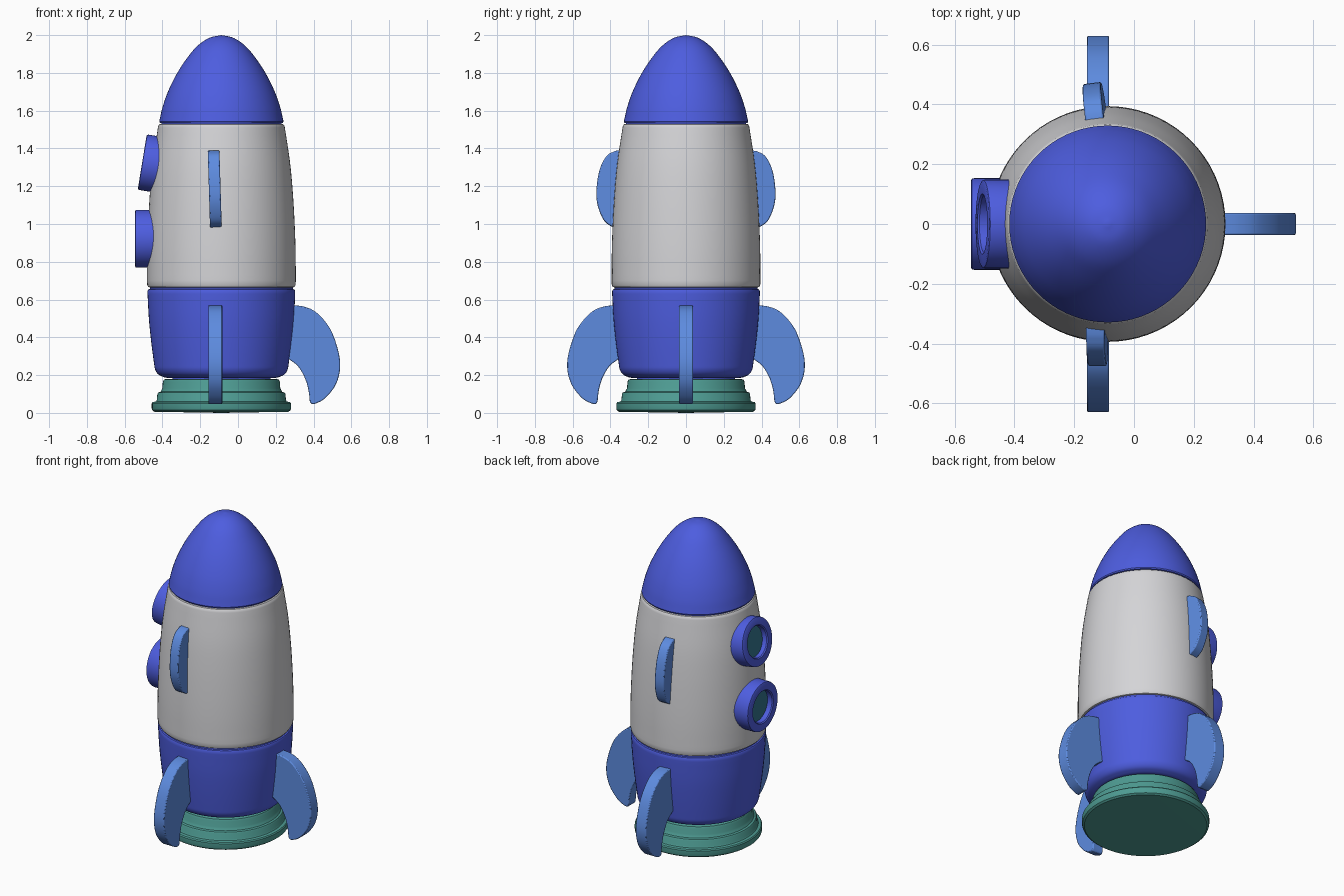
import bpy, bmesh, math
from mathutils import Matrix, Vector

if "Cube" in bpy.data.objects:
    bpy.data.objects.remove(bpy.data.objects["Cube"])

CX = -0.088  # rocket axis


def material(name, rgb):
    m = bpy.data.materials.new(name)
    m.diffuse_color = (*rgb, 1)
    m.use_nodes = True
    m.node_tree.nodes["Principled BSDF"].inputs["Base Color"].default_value = m.diffuse_color
    return m


BLUE = material("royal blue", (0.075, 0.11, 0.74))
LIGHT = material("light blue", (0.11, 0.26, 0.74))
GREY = material("pale grey", (0.66, 0.66, 0.68))
TEAL = material("teal", (0.076, 0.33, 0.29))
GLASS = material("glass teal", (0.032, 0.17, 0.26))


def spline(pts, n=5):
    """Smooth open curve through the given 2D points."""
    p = [Vector(q) for q in pts]
    p = [2 * p[0] - p[1]] + p + [2 * p[-1] - p[-2]]
    out = []
    for a, b, c, d in zip(p, p[1:], p[2:], p[3:]):
        for k in range(n):
            t = k / n
            out.append(tuple(0.5 * (2 * b + (c - a) * t + (2 * a - 5 * b + 4 * c - d) * t * t
                                    + (3 * b - a - 3 * c + d) * t ** 3)))
    return out + [tuple(pts[-1])]


def finish(bm, name, mat, matrix, angle=35):
    bmesh.ops.recalc_face_normals(bm, faces=bm.faces)
    me = bpy.data.meshes.new(name)
    bm.to_mesh(me)
    bm.free()
    me.materials.append(mat)
    ob = bpy.data.objects.new(name, me)
    bpy.context.collection.objects.link(ob)
    ob.matrix_world = matrix
    bpy.ops.object.select_all(action='DESELECT')
    ob.select_set(True)
    bpy.context.view_layer.objects.active = ob
    bpy.ops.object.shade_smooth_by_angle(angle=math.radians(angle))
    return ob


def lathe(name, profile, mat, matrix, closed=False, seg=72):
    """Revolve (radius, z) points; open profiles start and end on the axis."""
    bm = bmesh.new()
    rings = []
    for r, z in profile:
        if r < 1e-5:
            rings.append([bm.verts.new((0, 0, z))] * seg)
        else:
            rings.append([bm.verts.new((r * math.cos(2 * math.pi * i / seg),
                                        r * math.sin(2 * math.pi * i / seg), z)) for i in range(seg)])
    pairs = list(zip(rings, rings[1:])) + ([(rings[-1], rings[0])] if closed else [])
    for a, b in pairs:
        for i in range(seg):
            j = (i + 1) % seg
            quad = list(dict.fromkeys([a[i], a[j], b[j], b[i]]))
            bm.faces.new(quad)
    return finish(bm, name, mat, matrix)


def fin(name, outline, thick, matrix):
    """Plate in the local x-z plane, with softened edges."""
    bm = bmesh.new()
    f = bm.faces.new([bm.verts.new((x, -thick / 2, z)) for x, z in outline])
    ext = bmesh.ops.extrude_face_region(bm, geom=[f])
    bmesh.ops.translate(bm, vec=(0, thick, 0),
                        verts=[v for v in ext["geom"] if isinstance(v, bmesh.types.BMVert)])
    ob = finish(bm, name, LIGHT, matrix)
    bev = ob.modifiers.new("soft edges", 'BEVEL')
    bev.width, bev.segments, bev.limit_method = 0.006, 2, 'ANGLE'
    bev.angle_limit = math.radians(50)
    return ob


AXIS = Matrix.Translation((CX, 0, 0))

# Nose cone with a short inset collar
nose = [(0, 1.5), (0.318, 1.5), (0.318, 1.534), (0.326, 1.536), (0.329, 1.543)]
nose += spline([(0.327, 1.552), (0.311, 1.62), (0.283, 1.7), (0.239, 1.79), (0.188, 1.87),
                (0.13, 1.94), (0.065, 1.985), (0, 2.0)])
lathe("nose_cone", nose, BLUE, AXIS)

# Grey hull
hull = [(0, 0.664), (0.378, 0.664), (0.388, 0.667), (0.393, 0.677)]
hull += spline([(0.394, 0.7), (0.393, 0.85), (0.388, 1.0), (0.378, 1.17), (0.363, 1.33), (0.336, 1.51)])
hull += [(0.334, 1.52), (0.328, 1.528), (0.318, 1.53), (0, 1.53)]
lathe("hull", hull, GREY, AXIS)

# Blue tail section with rounded bottom and neck
tail = [(0, 0.15), (0.26, 0.15), (0.26, 0.198), (0.268, 0.188), (0.29, 0.186)]
tail += spline([(0.305, 0.189), (0.333, 0.203), (0.35, 0.228), (0.357, 0.265),
                (0.372, 0.38), (0.384, 0.5), (0.391, 0.63)], 4)
tail += [(0.391, 0.645), (0.387, 0.653), (0.379, 0.656), (0.379, 0.68), (0, 0.68)]
lathe("tail_section", tail, BLUE, AXIS)

# Stepped teal nozzle base
base = [(0, 0), (0.355, 0.006), (0.366, 0.014), (0.369, 0.024), (0.369, 0.05), (0.364, 0.057),
        (0.347, 0.06), (0.342, 0.068), (0.339, 0.1), (0.334, 0.108), (0.322, 0.112), (0.318, 0.12),
        (0.312, 0.13), (0.31, 0.165), (0.304, 0.176), (0.292, 0.18), (0, 0.18)]
lathe("nozzle_base", base, TEAL, AXIS)

# Three landing fins: right, back and front
leg = [(0.3, 0.3), (0.3, 0.57)]
leg += spline([(0.375, 0.57), (0.44, 0.562), (0.505, 0.53), (0.575, 0.447), (0.617, 0.335), (0.629, 0.24),
               (0.606, 0.15), (0.55, 0.078), (0.5, 0.05), (0.476, 0.047)], 4)
leg += spline([(0.468, 0.06), (0.462, 0.115), (0.444, 0.18), (0.407, 0.245), (0.36, 0.283)], 4)
for name, x, turn in (("right", CX, 0), ("back", -0.12, 90), ("front", -0.12, -90)):
    fin(name + "_landing_fin", leg, 0.074,
        Matrix.Translation((x, 0, 0)) @ Matrix.Rotation(math.radians(turn), 4, 'Z'))

# Two small upper fins, leaning slightly
wing = [(0.33, 0.98), (0.33, 1.39)]
wing += spline([(0.37, 1.388), (0.42, 1.36), (0.458, 1.285), (0.474, 1.18), (0.468, 1.1),
                (0.435, 1.02), (0.39, 0.985), (0.365, 0.98)], 4)
for name, turn, twist, x in (("back", 90, 7, -0.083), ("front", -90, 0, -0.123)):
    lean = Matrix.Translation((x, 0, 1.18)) @ Matrix.Rotation(math.radians(-1.7), 4, 'Y') \
        @ Matrix.Translation((0, 0, -1.18))
    fin(name + "_upper_fin", wing, 0.062, lean @ Matrix.Rotation(math.radians(turn + twist), 4, 'Z'))

# Two portholes on the left side: rim ring plus recessed glass
for name, x, z, tilt, s in (("lower", -0.545, 0.922, 0, 1.0), ("upper", -0.507, 1.328, 9.3, 0.97)):
    m = Matrix.Translation((x, 0, z)) @ Matrix.Rotation(math.radians(tilt - 90), 4, 'Y') @ Matrix.Scale(s, 4)
    lathe(name + "_porthole_rim", [(0.098, -0.12), (0.098, -0.006), (0.104, 0), (0.145, 0),
                                   (0.151, -0.003), (0.153, -0.01), (0.153, -0.12)], BLUE, m, True, 48)
    lathe(name + "_porthole_glass", [(0, -0.045), (0.1, -0.045), (0.1, -0.037), (0, -0.037)], GLASS, m, False, 48)
